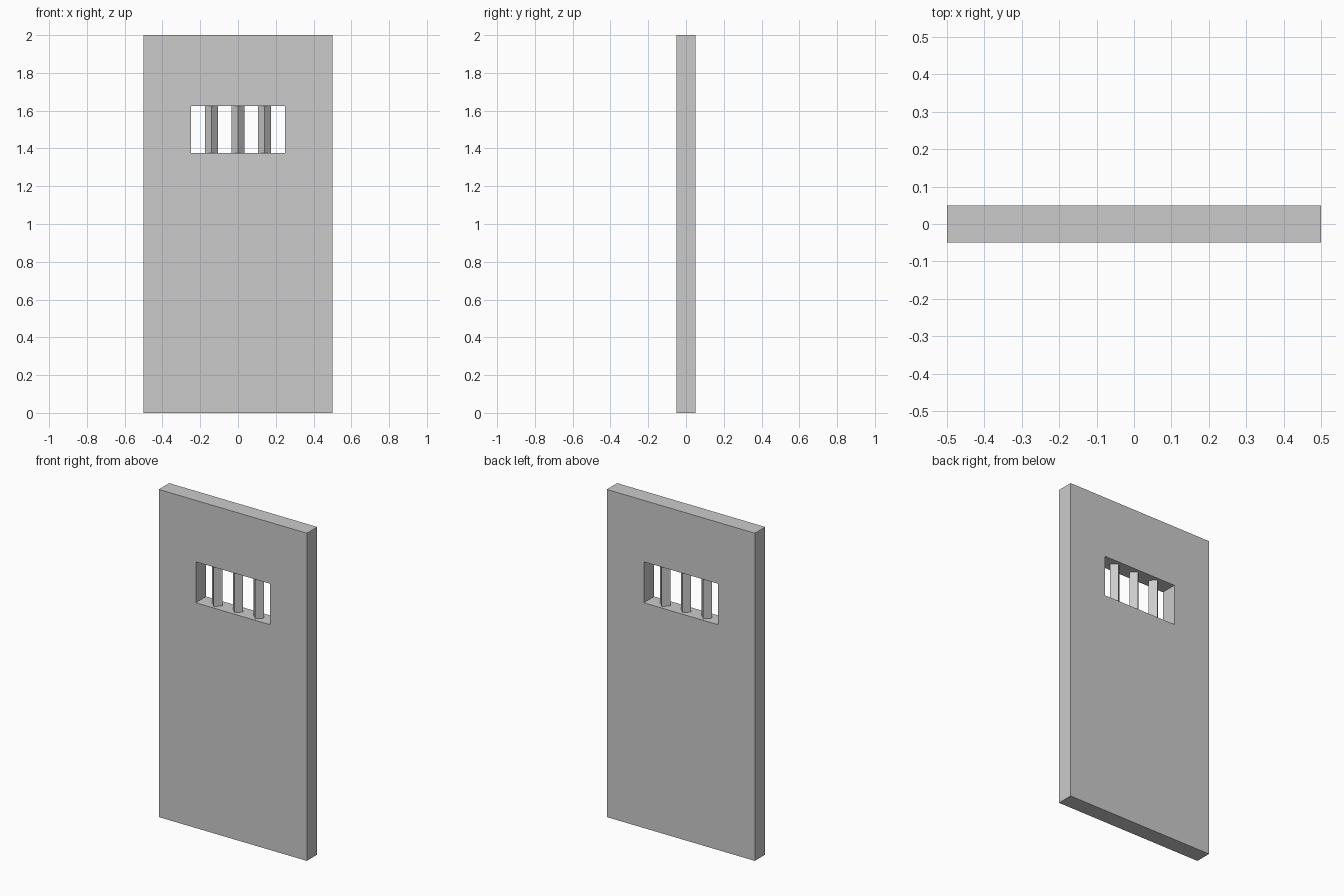
import bpy, math

if "Cube" in bpy.data.objects:
    bpy.data.objects.remove(bpy.data.objects["Cube"])

W, D, H = 1.0, 0.1, 2.0
WIN_X, WIN_LO, WIN_HI = 0.25, 1.375, 1.625


def mesh_object(name, verts, faces):
    mesh = bpy.data.meshes.new(name)
    mesh.from_pydata(verts, [], faces)
    mesh.update()
    obj = bpy.data.objects.new(name, mesh)
    bpy.context.collection.objects.link(obj)
    return obj


# Door slab: outer and window rectangles bridged into a closed frame
def ring(hx, z0, z1, y):
    return [(-hx, y, z0), (hx, y, z0), (hx, y, z1), (-hx, y, z1)]


verts = []
for y in (-D / 2, D / 2):
    verts += ring(W / 2, 0, H, y) + ring(WIN_X, WIN_LO, WIN_HI, y)
faces = []
for i in range(4):
    j = (i + 1) % 4
    faces += [(i, j, j + 4, i + 4),              # front
              (i + 8, i + 12, j + 12, j + 8),    # back
              (i, i + 8, j + 8, j),              # outer edge
              (i + 4, j + 4, j + 12, i + 12)]    # window reveal
mesh_object("door_slab", verts, faces)

# Square window bars, turned 45 degrees
for n, x in enumerate((-0.14, 0.0, 0.14), 1):
    bpy.ops.mesh.primitive_cube_add(size=1, location=(x, 0, (WIN_LO + WIN_HI) / 2),
                                    rotation=(0, 0, math.radians(45)))
    bar = bpy.context.object
    bar.name = f"window_bar_{n}"
    bar.scale = (0.048, 0.048, WIN_HI - WIN_LO)
